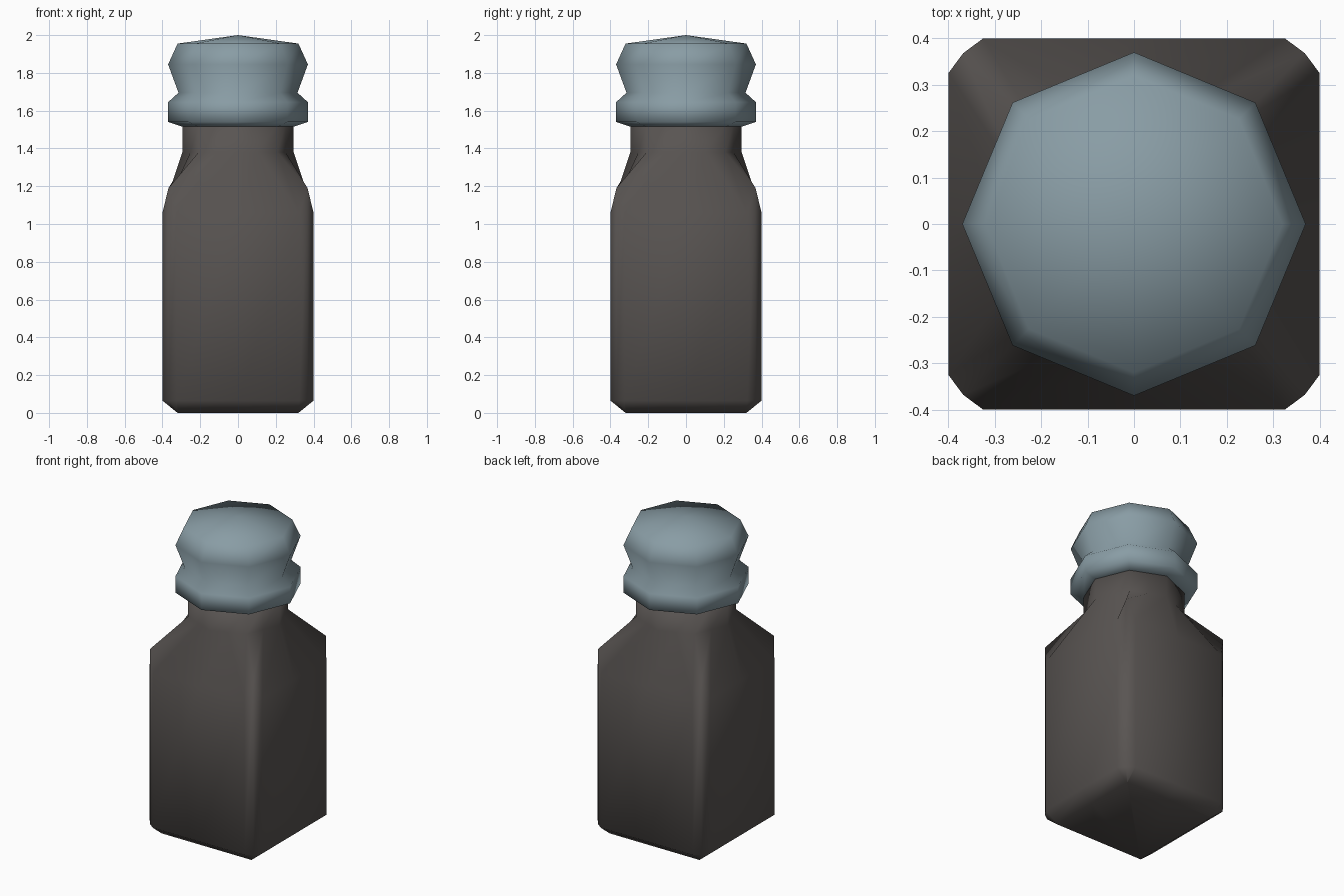
import bpy, math

if "Cube" in bpy.data.objects:
    bpy.data.objects.remove(bpy.data.objects["Cube"])

def material(name, rgb):
    m = bpy.data.materials.new(name)
    m.diffuse_color = (*rgb, 1)
    m.use_nodes = True
    m.node_tree.nodes["Principled BSDF"].inputs["Base Color"].default_value = m.diffuse_color
    return m

def loft(name, rings, mat, tip=None):
    """Join rings of equal point count; close the bottom, and the top with a cap or tip."""
    n = len(rings[0])
    verts = [p for r in rings for p in r]
    faces = [tuple(reversed(range(n)))]
    for k in range(len(rings) - 1):
        for i in range(n):
            j = (i + 1) % n
            faces.append((k*n + i, k*n + j, k*n + n + j, k*n + n + i))
    top = (len(rings) - 1) * n
    if tip is None:
        faces.append(tuple(range(top, top + n)))
    else:
        verts.append(tip)
        faces += [(top + i, top + (i + 1) % n, len(verts) - 1) for i in range(n)]
    me = bpy.data.meshes.new(name)
    me.from_pydata(verts, [], faces)
    me.materials.append(mat)
    for p in me.polygons:
        p.use_smooth = True
    ob = bpy.data.objects.new(name, me)
    bpy.context.collection.objects.link(ob)
    return ob

def four_way(quarter):
    """Repeat a quarter of a ring around z."""
    ring = []
    for _ in range(4):
        ring += quarter
        quarter = [(-y, x, z) for x, y, z in quarter]
    return ring

def body_ring(side_z, corner_z):
    return four_way([(.40, 0, side_z), (.40, .325, side_z),
                     (.368, .368, corner_z), (.325, .40, side_z)])

def neck_ring(r, z):
    d = r * math.sqrt(.5)
    return four_way([(r, 0, z), ((r + d) / 2, d / 2, z), (d, d, z), (d / 2, (r + d) / 2, z)])

def octagon(r, z):
    return [(r * math.cos(a), r * math.sin(a), z) for a in (i * math.pi / 4 for i in range(8))]

dark = material("dark grey", (.10, .09, .085))
blue = material("blue grey", (.25, .335, .375))

# square bottle with rounded corners, sloped shoulders and octagonal neck
s = .32
base = four_way([(s, 0, 0), (s, s * .99, 0), (s, s, 0), (s * .99, s, 0)])
loft("bottle_body", [base, body_ring(.065, .065), body_ring(1.06, 1.19),
                     neck_ring(.295, 1.38), neck_ring(.295, 1.53)], dark)

# flared stopper with a collar
profile = [(.295, 1.515), (.37, 1.54), (.37, 1.645), (.315, 1.695), (.37, 1.845), (.32, 1.955)]
loft("bottle_cap", [octagon(r, z) for r, z in profile], blue, tip=(0, 0, 2.0))
